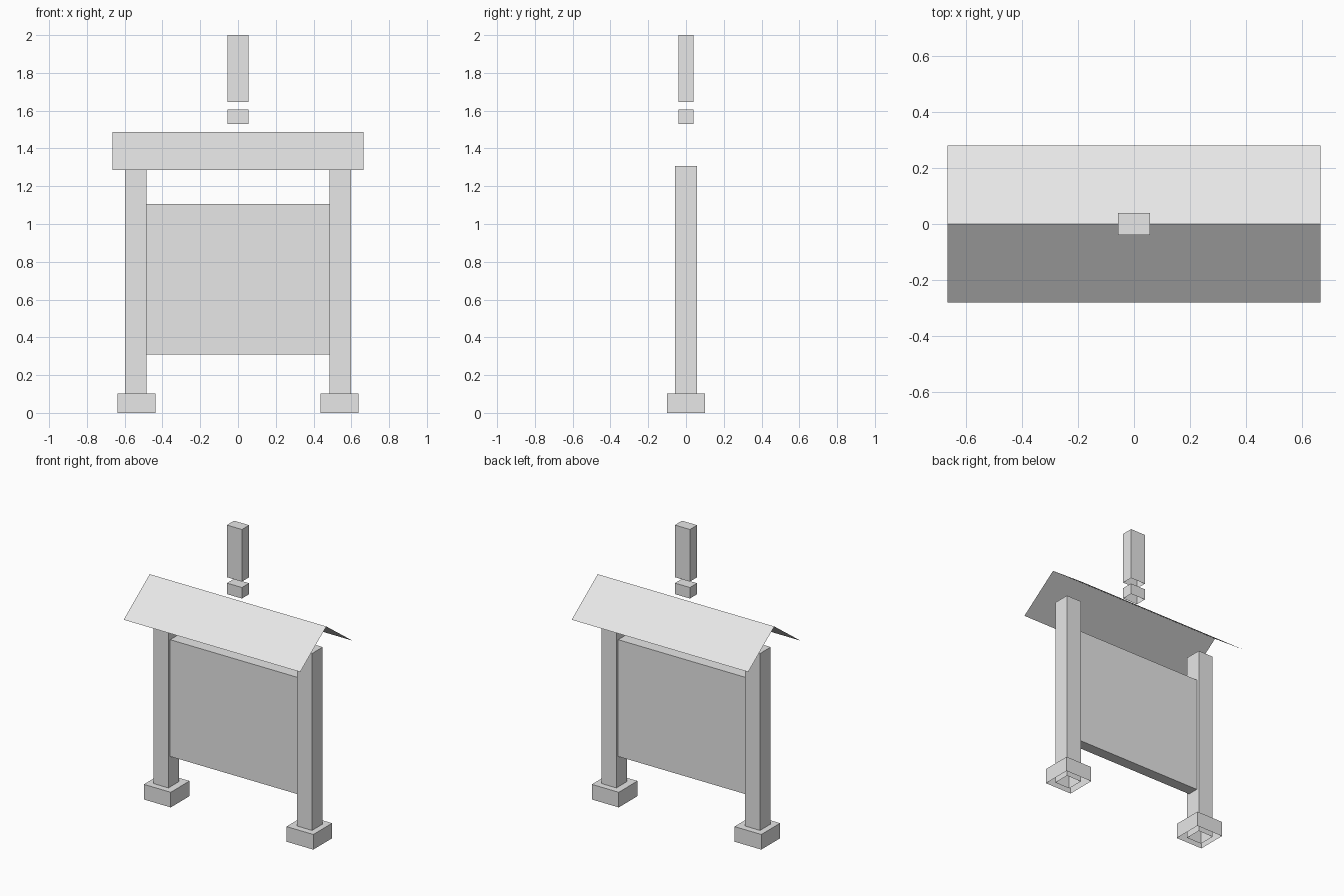
import bpy, bmesh

if "Cube" in bpy.data.objects:
    bpy.data.objects.remove(bpy.data.objects["Cube"])

grey = bpy.data.materials.new("plain_grey")
grey.diffuse_color = (0.8, 0.8, 0.8, 1)
grey.use_nodes = True
grey.node_tree.nodes["Principled BSDF"].inputs["Base Color"].default_value = grey.diffuse_color


def finish(name, bm):
    me = bpy.data.meshes.new(name)
    bm.to_mesh(me)
    bm.free()
    me.materials.append(grey)
    ob = bpy.data.objects.new(name, me)
    bpy.context.collection.objects.link(ob)
    return ob


def box(name, x, hx, hy, z0, z1, open_bottom=False):
    """Box centred at (x, 0) with half sizes hx, hy between z0 and z1."""
    bm = bmesh.new()
    bmesh.ops.create_cube(bm, size=2)
    for v in bm.verts:
        v.co = (x + v.co.x * hx, v.co.y * hy, z1 if v.co.z > 0 else z0)
    if open_bottom:
        bm.normal_update()
        low = [f for f in bm.faces if f.normal.z < -0.5]
        bmesh.ops.delete(bm, geom=low, context='FACES')
    return finish(name, bm)


# Posts and their feet, hollow underneath
for side, s in (("left", -1), ("right", 1)):
    box(side + "_post", s * 0.541, 0.057, 0.057, 0, 1.308, True)
    box(side + "_foot", s * 0.537, 0.101, 0.101, 0, 0.103, True)

# Notice panel between the posts
box("notice_panel", 0, 0.485, 0.038, 0.31, 1.105)

# Floating exclamation marker: bar and dot
box("marker_bar", 0, 0.0565, 0.0385, 1.645, 2.0, True)
box("marker_dot", 0, 0.0565, 0.0385, 1.53, 1.605, True)

# Thin gabled roof made of two sheets
bm = bmesh.new()
rows = [[bm.verts.new((x, y, z)) for x in (-0.665, 0.665)]
        for y, z in ((-0.28, 1.285), (0, 1.488), (0.28, 1.285))]
for a, b in zip(rows, rows[1:]):
    bm.faces.new((a[0], a[1], b[1], b[0]))
finish("roof", bm)
